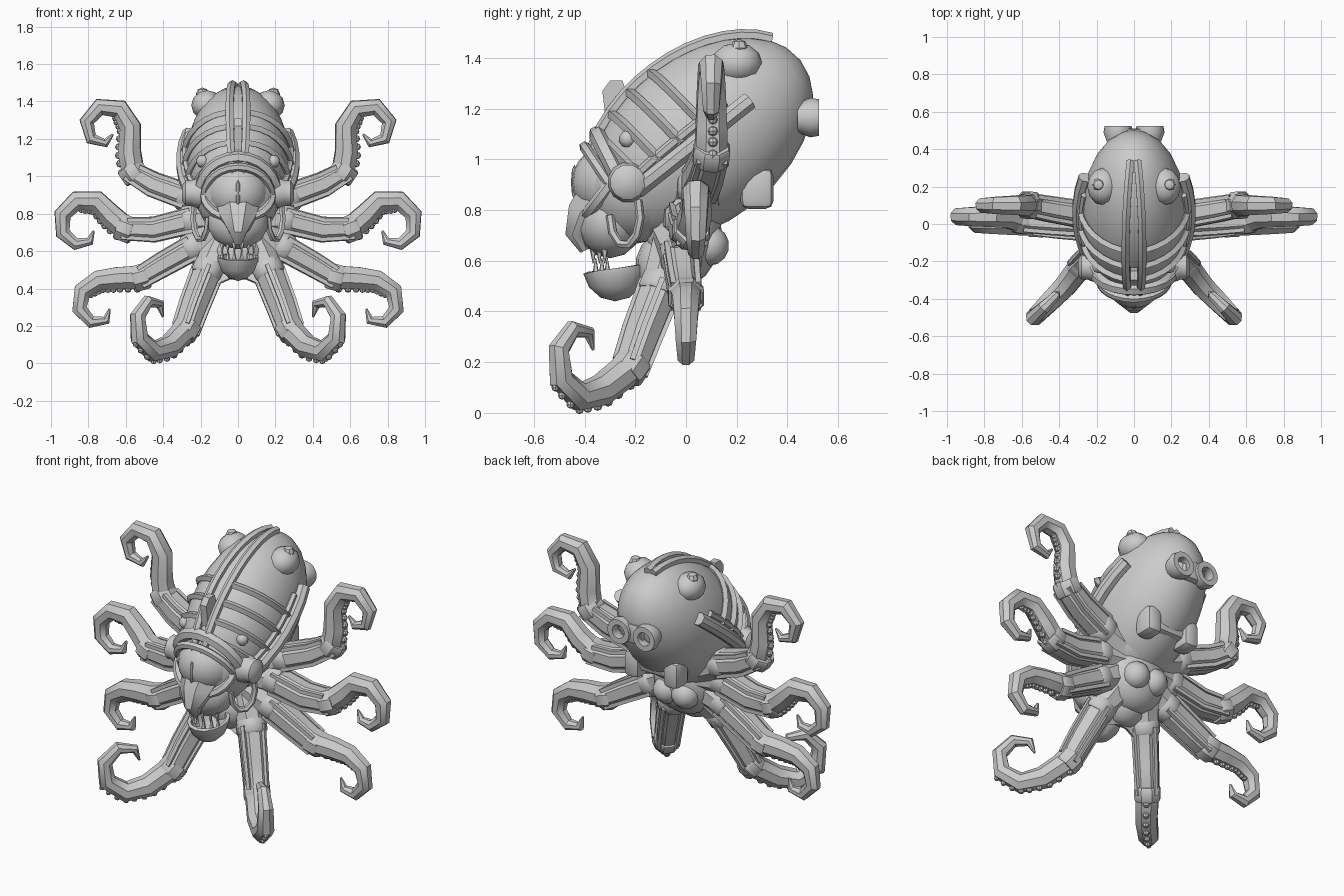
import bpy, bmesh, math
from mathutils import Vector, Matrix

if "Cube" in bpy.data.objects:
    bpy.data.objects.remove(bpy.data.objects["Cube"])

V = Vector
grey = bpy.data.materials.new("light_grey")
grey.diffuse_color = (0.6, 0.6, 0.6, 1)
grey.use_nodes = True
grey.node_tree.nodes["Principled BSDF"].inputs["Base Color"].default_value = grey.diffuse_color


def finish(bm, name, mirror=False, solid=0):
    bmesh.ops.recalc_face_normals(bm, faces=bm.faces)
    for f in bm.faces:
        f.smooth = True
    for e in bm.edges:
        e.smooth = len(e.link_faces) == 2 and e.calc_face_angle(0) < math.radians(38)
    me = bpy.data.meshes.new(name)
    bm.to_mesh(me)
    bm.free()
    me.materials.append(grey)
    ob = bpy.data.objects.new(name, me)
    bpy.context.collection.objects.link(ob)
    if solid:
        m = ob.modifiers.new("thickness", "SOLIDIFY")
        m.thickness, m.offset = solid, 0
    if mirror:
        ob.modifiers.new("mirror", "MIRROR")


def frames(pts, n=None):
    """Point, tangent and two side directions at each path point."""
    pts = [V(p) for p in pts]
    out, prev = [], None
    for i, p in enumerate(pts):
        a = (p - pts[i - 1]).normalized() if i else V()
        b = (pts[i + 1] - p).normalized() if i < len(pts) - 1 else V()
        t = (a + b).normalized()
        if prev is None:
            ref = V(n) if n else (V((1, 0, 0)) if abs(t.x) < 0.8 else V((0, 0, 1)))
            e = (ref - t * ref.dot(t)).normalized()
        else:
            e = prev.rotation_difference(t) @ e
        prev = t
        out.append((p, t, e.copy(), t.cross(e)))
    return out


def bridge(bm, A, B):
    for k in range(len(A)):
        j = (k + 1) % len(A)
        bm.faces.new((A[k], A[j], B[j], B[k]))


def tube(bm, pts, rad, sides=8, n=None):
    fr = frames(pts, n)
    rad = rad if isinstance(rad, list) else [rad] * len(fr)
    angs = [(k + 0.5) * math.tau / sides for k in range(sides)]
    rings = [[bm.verts.new(p + e * r * math.cos(a) + g * r * math.sin(a)) for a in angs]
             for (p, t, e, g), r in zip(fr, rad)]
    for A, B in zip(rings, rings[1:]):
        bridge(bm, A, B)
    bm.faces.new(rings[0])
    bm.faces.new(rings[-1])


def ball(bm, c, r, seg=20, rot=None):
    r = r if isinstance(r, tuple) else (r, r, r)
    m = Matrix.Translation(c) @ (rot or Matrix()) @ Matrix.Diagonal((*r, 1))
    bmesh.ops.create_uvsphere(bm, u_segments=seg, v_segments=max(4, seg // 2), radius=1, matrix=m)


def box(bm, c, size, bevel=0.02):
    vs = bmesh.ops.create_cube(bm, size=1, matrix=Matrix.Translation(c) @ Matrix.Diagonal((*size, 1)))["verts"]
    es = list({e for v in vs for e in v.link_edges})
    bmesh.ops.bevel(bm, geom=es, offset=bevel, segments=2, profile=0.5, affect="EDGES")


# Mantle: long ellipsoid leaning up and back
C, D, P, X = V((0, 0.06, 1.08)), V((0, 0.78, 0.62)).normalized(), V((0, -0.62, 0.78)).normalized(), V((1, 0, 0))


def skin(a, t, lift=0.0):
    a, t = math.radians(a), math.radians(t)
    return (C + D * (0.5 + lift) * math.cos(a) + P * (0.33 + lift) * math.sin(a) * math.cos(t)
            + X * (0.28 + lift) * math.sin(a) * math.sin(t))


bm = bmesh.new()
ball(bm, C, (0.28, 0.33, 0.5), 28, Matrix((X, P, D)).transposed().to_4x4())
finish(bm, "mantle")

# Rails, ribs, caps and side straps follow the mantle
bm = bmesh.new()
tube(bm, [skin(a, 9, 0.008) for a in range(150, 15, -9)], 0.024, 6)
finish(bm, "crown_rails", True)
bm = bmesh.new()
for a in range(142, 80, -13):
    tube(bm, [skin(a - t * 0.06, t, 0.006) for t in range(12, 85, 12)], 0.02, 4)
tube(bm, [skin(a, 80, 0.004) for a in range(148, 70, -11)], 0.02, 6)
finish(bm, "mantle_ribs", True)
bm = bmesh.new()
ball(bm, (0.165, 0.2, 1.38), (0.085, 0.1, 0.08), 12)
ball(bm, (0.19, 0.21, 1.44), 0.035, 8)
finish(bm, "crown_caps", True)
bm = bmesh.new()
tube(bm, [skin(a, 90, 0.015) for a in range(128, 60, -11)], 0.038)
finish(bm, "side_straps", True)

# Small fin above the brow
bm = bmesh.new()
outline = ((-0.31, 1.1), (-0.33, 1.27), (-0.3, 1.31), (-0.25, 1.31), (-0.2, 1.15))
f = bm.faces.new([bm.verts.new((-0.02, y, z)) for y, z in outline])
ext = bmesh.ops.extrude_face_region(bm, geom=[f])["geom"]
bmesh.ops.translate(bm, verts=[v for v in ext if isinstance(v, bmesh.types.BMVert)], vec=X * 0.04)
finish(bm, "crest_fin")

# Face, eye and lids
bm = bmesh.new()
ball(bm, (0, -0.21, 0.9), (0.225, 0.2, 0.235))
ball(bm, (0, -0.3, 0.75), (0.165, 0.13, 0.14), 14)
tube(bm, [(0, -0.3, 0.85), (0, -0.39, 0.76), (0, -0.43, 0.7), (0, -0.4, 0.64)], [0.14, 0.1, 0.05, 0.02])
finish(bm, "face")
bm = bmesh.new()
ball(bm, (0, -0.27, 0.91), (0.17, 0.18, 0.16), 24)
ball(bm, (0, -0.44, 0.91), (0.014, 0.014, 0.07), 8)
finish(bm, "eye")
bm = bmesh.new()
arc = [math.radians(a) for a in range(0, 181, 15)]
for w, h, y, r in ((0.205, 0.2, -0.25, 0.035), (0.18, 0.15, -0.3, 0.022), (0.18, -0.13, -0.3, 0.025)):
    tube(bm, [(w * math.cos(a), y - 0.1 * math.sin(a), 0.9 + h * math.sin(a)) for a in arc], r, 6)
finish(bm, "eyelids")

# Jaw scoop and teeth
bm = bmesh.new()
ball(bm, (0, -0.28, 0.585), (0.105, 0.12, 0.135), 14)
bmesh.ops.bisect_plane(bm, geom=bm.verts[:] + bm.edges[:] + bm.faces[:], plane_co=(0, -0.28, 0.57),
                       plane_no=(0, -0.15, 1), clear_outer=True)
finish(bm, "lower_jaw", solid=0.02)
bm = bmesh.new()
for x in (0.02, 0.055, 0.085):
    y = -0.38 + x * 0.7
    tube(bm, [(x, y, 0.66), (x, y, 0.59)], [0.018, 0.002], 5)
    tube(bm, [(x, y + 0.01, 0.55), (x, y + 0.01, 0.61)], [0.014, 0.002], 5)
finish(bm, "teeth", True)

# Round side knobs and breathing hoses
bm = bmesh.new()
tube(bm, [(x, -0.23, 0.91) for x in (0.18, 0.225, 0.25, 0.28, 0.3)], [0.08, 0.08, 0.07, 0.07, 0.04], 12)
ball(bm, (0.19, -0.23, 1.08), 0.035, 10)
finish(bm, "side_knobs", True)
bm = bmesh.new()
loop = [math.radians(a) for a in range(30, -181, -35)]
tube(bm, [(0.2 + 0.04 * math.cos(a), -0.24 + 0.06 * math.cos(a), 0.78 + 0.12 * math.sin(a)) for a in loop], 0.017, 6)
finish(bm, "hoses", True)

# Back port with two openings, rear pack and lower bulbs
bm = bmesh.new()
rows = [[bm.verts.new((0.085 + r * math.cos(k * math.tau / 16), y, 1.165 + r * math.sin(k * math.tau / 16)))
         for k in range(16)] for r, y in ((0.06, 0.44), (0.078, 0.49), (0.072, 0.525), (0.04, 0.525), (0.035, 0.48))]
for A, B in zip(rows, rows[1:] + rows[:1]):
    bridge(bm, A, B)
finish(bm, "port_rings", True)
bm = bmesh.new()
box(bm, (0, 0.475, 1.165), (0.12, 0.07, 0.12))
finish(bm, "port_bridge")
bm = bmesh.new()
box(bm, (0, 0.25, 0.9), (0.3, 0.14, 0.11), 0.03)
for s in (-1, 1):
    box(bm, (s * 0.13, 0.28, 0.885), (0.1, 0.13, 0.16), 0.03)
finish(bm, "rear_pack")
bm = bmesh.new()
ball(bm, (0.062, 0.09, 0.66), 0.08, 14)
finish(bm, "rear_bulbs", True)

# Central body
bm = bmesh.new()
ball(bm, (0, -0.01, 0.72), (0.2, 0.15, 0.22))
ball(bm, (0, 0.03, 0.88), (0.23, 0.18, 0.17))
ball(bm, (0, -0.09, 0.58), (0.14, 0.11, 0.13), 14)
finish(bm, "body")


def tentacle(name, base, centre, size, start, turn, steps, n=(0, 1, 0)):
    """Straight base points, then a tightening curl; armour and suckers follow the path."""
    n, c = V(n), V(centre)
    out = n.cross(V((0, 0, 1)))
    pts = [V(p) for p in base]
    for i in range(steps + 1):
        u, a = i / steps, math.radians(start + turn * i / steps)
        pts.append(c + (out * math.cos(a) + V((0, 0, 1)) * math.sin(a)) * size * (1 - 0.65 * u ** 3))
    last = len(pts) - 1
    rad = [0.006 + 0.078 * (1 - i / last) ** 0.6 for i in range(last + 1)]
    rad[0] = 0.115
    bm = bmesh.new()
    tube(bm, pts, rad, 8, n)
    finish(bm, name + "_tentacles", True)
    fr = frames(pts, n)
    # Cuffs and long rails
    bm = bmesh.new()
    for i in (1, 3):
        p, t, r = fr[i][0], fr[i][1] * 0.03, rad[i] * 1.1
        tube(bm, [p - t * 1.4, p - t, p + t, p + t * 1.4], [r * 0.9, r, r, r * 0.9], 8, n)
    for k in range(4):
        a = math.tau * k / 4 + math.pi / 4
        tube(bm, [fr[i][0] + (fr[i][2] * math.cos(a) + fr[i][3] * math.sin(a)) * rad[i] for i in (1, 2, 3)], 0.015, 4)
    finish(bm, name + "_tentacle_armour", True)
    # Suckers on the gripping side
    bm = bmesh.new()
    for i in range(3, 6):
        for u in (0.25, 0.6, 0.9):
            side = fr[i][3].lerp(fr[i + 1][3], u).normalized()
            r = rad[i] * (1 - u) + rad[i + 1] * u
            ball(bm, fr[i][0].lerp(fr[i + 1][0], u) - side * r * 0.93, r * 0.3, 8)
    finish(bm, name + "_suckers", True)
    return pts


upper = tentacle("upper", [(0.08, 0.03, 0.82), (0.27, 0.05, 0.89), (0.45, 0.08, 0.955), (0.56, 0.1, 1.02),
                           (0.58, 0.1, 1.13)], (0.7, 0.1, 1.255), 0.125, 175, -312, 6)
middle = tentacle("middle", [(0.08, 0, 0.78), (0.25, 0, 0.765), (0.45, 0.01, 0.715), (0.6, 0.02, 0.72)],
                  (0.815, 0.04, 0.735), 0.145, 158, -308, 7)
lower = tentacle("lower", [(0.08, -0.03, 0.7), (0.24, -0.02, 0.62), (0.4, -0.01, 0.53), (0.52, 0, 0.46),
                           (0.65, 0, 0.455)], (0.725, 0, 0.315), 0.13, 80, -230, 5)
front = tentacle("front", [(0.07, -0.03, 0.66), (0.16, -0.1, 0.5), (0.23, -0.17, 0.32), (0.28, -0.22, 0.18)],
                 (0.435, -0.4, 0.22), 0.16, -125, 275, 6, V((0.7, 0.7, 0)).normalized() * -1
                 if V((0.7, 0.7, 0)).cross(V((0, 0, 1))).x < 0 else V((0.7, 0.7, 0)).normalized())


def web(name, p, q, sag, mirror=True):
    """Arched skin between two tentacle centre lines."""
    bm, N, rows = bmesh.new(), 8, []
    for i in range(N + 1):
        us = [i / N * (1 - sag * (1 - abs(2 * j / N - 1) ** 2.5)) for j in range(N + 1)]
        rows.append([bm.verts.new(p[0].lerp(p[2], u).lerp(q[0].lerp(q[2], u), j / N)) for j, u in enumerate(us)])
    for A, B in zip(rows, rows[1:]):
        for j in range(N):
            bm.faces.new((A[j], A[j + 1], B[j + 1], B[j]))
    finish(bm, name, mirror, solid=0.02)


# Skin webs between neighbouring tentacles
web("front_web", [V((-p.x, p.y, p.z)) for p in front], front, 0.4, False)
web("lower_web", lower, front, 0.4)
web("side_web", middle, lower, 0.35)
web("upper_web", upper, middle, 0.4)
